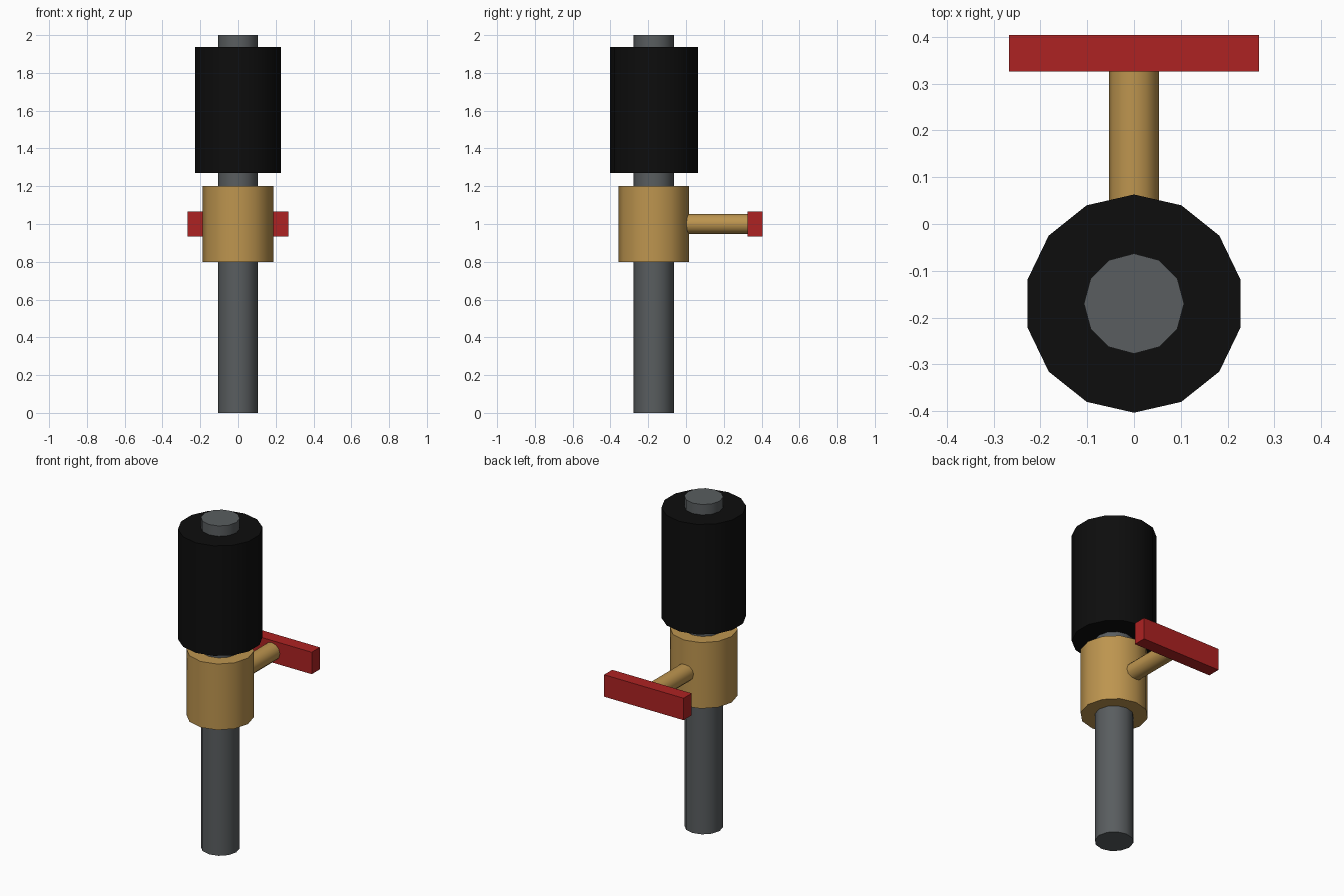
import bpy
from math import radians

cube = bpy.data.objects.get("Cube")
if cube:
    bpy.data.objects.remove(cube, do_unlink=True)

AXIS_Y = -0.17   # the pipe stands in front of the centre
VALVE_Z = 1.0


def material(name, r, g, b):
    mat = bpy.data.materials.new(name)
    mat.use_nodes = True
    mat.diffuse_color = (r, g, b, 1)
    mat.node_tree.nodes["Principled BSDF"].inputs["Base Color"].default_value = (r, g, b, 1)
    return mat


steel = material("steel grey", 0.1, 0.11, 0.115)
brass = material("brass", 0.51, 0.3, 0.078)
rubber = material("black rubber", 0.004, 0.004, 0.004)
red = material("red paint", 0.42, 0.016, 0.016)


def cylinder(name, sides, radius, length, centre, mat, tilt=0):
    bpy.ops.mesh.primitive_cylinder_add(vertices=sides, radius=radius, depth=length,
                                        location=centre, rotation=(tilt, 0, 0))
    obj = bpy.context.object
    obj.name = name
    obj.data.materials.append(mat)
    bpy.ops.object.shade_smooth_by_angle(angle=radians(40))
    return obj


def upright(name, sides, radius, bottom, top, mat):
    return cylinder(name, sides, radius, top - bottom, (0, AXIS_Y, (bottom + top) / 2), mat)


# Pipe with the valve body and the sleeve around it
upright("pipe", 12, 0.107, 0, 2, steel)
upright("valve_body", 12, 0.187, 0.8, 1.2, brass)
upright("sleeve", 14, 0.233, 1.27, 1.937, rubber)

# Stem from inside the valve body back to the handle
stem_end = 0.326
cylinder("valve_stem", 12, 0.053, stem_end - AXIS_Y,
         (0, (stem_end + AXIS_Y) / 2, VALVE_Z), brass, radians(90))

# Flat bar handle
bpy.ops.mesh.primitive_cube_add(size=1, location=(0, 0.365, VALVE_Z))
handle = bpy.context.object
handle.name = "handle"
handle.scale = (0.533, 0.078, 0.133)
bpy.ops.object.transform_apply(location=False, rotation=False, scale=True)
handle.data.materials.append(red)
